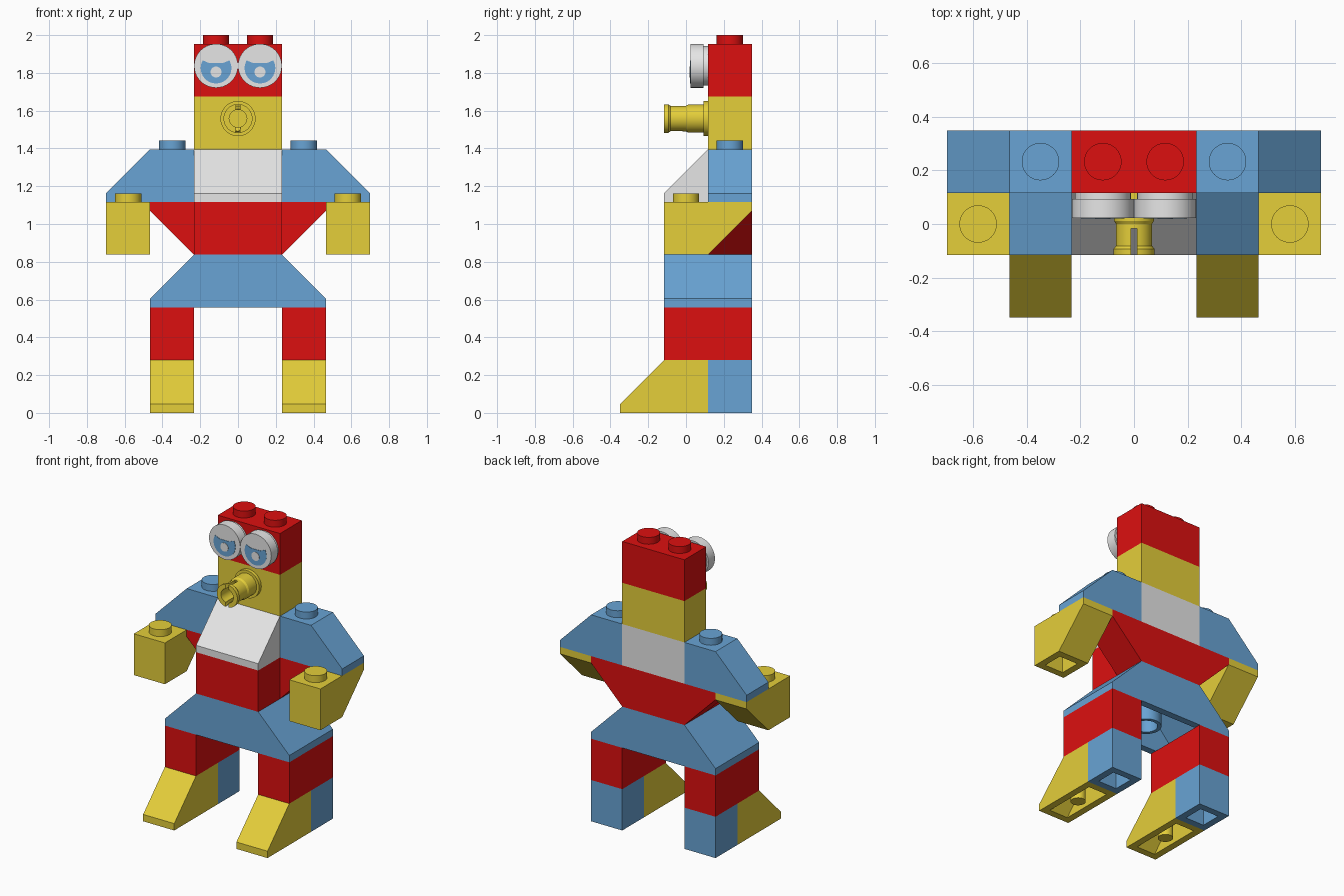
import bpy, bmesh, math
from mathutils import Matrix, Vector

cube = bpy.data.objects.get("Cube")
if cube:
    bpy.data.objects.remove(cube, do_unlink=True)

U = 2 / 172          # one small grid unit
P, H = 20, 24        # stud pitch and brick height in grid units


def material(name, rgb):
    m = bpy.data.materials.new(name)
    m.use_nodes = True
    m.diffuse_color = (*rgb, 1)
    m.node_tree.nodes["Principled BSDF"].inputs["Base Color"].default_value = (*rgb, 1)
    return m


RED = material("red", (0.72, 0.005, 0.005))
YELLOW = material("yellow", (0.78, 0.62, 0.042))
BLUE = material("blue", (0.14, 0.37, 0.66))
WHITE = material("white", (0.79, 0.79, 0.79))


def finish(name, bm, mat):
    """Scale to final size, make the object and keep sharp edges sharp."""
    bmesh.ops.recalc_face_normals(bm, faces=bm.faces)
    bmesh.ops.scale(bm, vec=(U, U, U), verts=bm.verts)
    mesh = bpy.data.meshes.new(name)
    bm.to_mesh(mesh)
    bm.free()
    mesh.materials.append(mat)
    ob = bpy.data.objects.new(name, mesh)
    bpy.context.collection.objects.link(ob)
    bpy.ops.object.select_all(action='DESELECT')
    ob.select_set(True)
    bpy.context.view_layer.objects.active = ob
    bpy.ops.object.shade_smooth_by_angle(angle=math.radians(30))
    return ob


def prism(profile, axis, lo, hi):
    """Extrude a (side, z) profile along x or y."""
    bm = bmesh.new()
    place = (lambda a, z: (lo, a, z)) if axis == 'x' else (lambda a, z: (a, lo, z))
    face = bm.faces.new([bm.verts.new(place(a, z)) for a, z in profile])
    new = bmesh.ops.extrude_face_region(bm, geom=[face])["geom"]
    step = Vector((hi - lo, 0, 0)) if axis == 'x' else Vector((0, hi - lo, 0))
    bmesh.ops.translate(bm, vec=step, verts=[v for v in new if isinstance(v, bmesh.types.BMVert)])
    bmesh.ops.recalc_face_normals(bm, faces=bm.faces)
    return bm


def block(x0, x1, y0, y1, level):
    z = level * H
    return prism([(x0, z), (x1, z), (x1, z + H), (x0, z + H)], 'y', y0, y1)


def cylinder(bm, centre, r, depth, axis='z', r2=None):
    """Closed cylinder starting at centre and running along +axis."""
    rot = Matrix.Rotation(math.radians(-90), 4, 'X') if axis == 'y' else Matrix()
    m = Matrix.Translation(centre) @ rot @ Matrix.Translation((0, 0, depth / 2))
    bmesh.ops.create_cone(bm, cap_ends=True, segments=40, radius1=r,
                          radius2=r2 or r, depth=depth, matrix=m)


def stud(bm, x, y, level):
    cylinder(bm, (x, y, level * H), 6, 4)


def hollow(bm, shape=lambda co: None):
    """Sink a walled recess into the underside; shape() adjusts its roof."""
    bottom = min(bm.faces, key=lambda f: f.calc_center_median().z)
    bmesh.ops.inset_region(bm, faces=[bottom], thickness=4, use_even_offset=True)
    roof = bmesh.ops.extrude_discrete_faces(bm, faces=[bottom])["faces"][0]
    for v in roof.verts:
        v.co.z += P
        shape(v.co)


def lathe(bm, profile, centre):
    """Revolve a closed (radius, y) profile around the y axis."""
    verts = [bm.verts.new((centre[0] + r, y, centre[1])) for r, y in profile]
    edges = [bm.edges.new((verts[i - 1], verts[i])) for i in range(len(verts))]
    bmesh.ops.spin(bm, geom=verts + edges, cent=(centre[0], 0, centre[1]), axis=(0, 1, 0),
                   angle=math.tau, steps=40)
    bmesh.ops.remove_doubles(bm, verts=bm.verts, dist=0.01)


for side, s in (("left", 1), ("right", -1)):
    x0, x1 = sorted((s * P, s * 2 * P))
    a0, a1 = sorted((s * 2 * P, s * 3 * P))

    # sloped toe with hollow underside and centre pin
    bm = prism([(-30, 0), (10, 0), (10, H), (-10, H), (-30, 4)], 'x', x0, x1)

    def under_slope(co):
        if co.y < -P:
            co.y += 18
    hollow(bm, under_slope)
    cylinder(bm, (s * 30, -10, 0.5), 4, 19)
    finish(side + "_foot_toe", bm, YELLOW)

    # heel
    bm = block(x0, x1, 10, 30, 0)
    hollow(bm)
    finish(side + "_foot_heel", bm, BLUE)

    # leg
    finish(side + "_leg", block(x0, x1, -10, 30, 1), RED)

    # forearm, sloped underneath
    z = 3 * H
    bm = prism([(-10, z), (10, z), (30, z + P), (30, z + H), (-10, z + H)], 'x', a0, a1)
    hollow(bm)
    stud(bm, s * 50, 0, 4)
    finish(side + "_forearm", bm, YELLOW)

    # shoulder
    z = 4 * H
    bm = prism([(s * P, z), (s * 3 * P, z), (s * 3 * P, z + 4), (s * 2 * P, z + H), (s * P, z + H)],
               'y', 10, 30)
    stud(bm, s * 30, 20, 5)
    finish(side + "_shoulder", bm, BLUE)

    # eye: round disc on a narrower neck
    ez = 6 * H + 14
    bm = bmesh.new()
    cylinder(bm, (s * 10, 2, ez), 10, 6, 'y')
    cylinder(bm, (s * 10, 8, ez), 9, 2, 'y')
    finish(side + "_eye", bm, WHITE)

    # iris with a sagging lid line, and its highlight
    arc = [math.radians(150 + 240 * i / 24) for i in range(25)]
    outline = [(s * 10 + 7 * math.cos(t), ez - 1 + 7 * math.sin(t)) for t in arc]
    outline += [(s * 10 + 3, ez + 1.2), (s * 10 - 3, ez + 1.2)]
    finish(side + "_iris", prism(outline, 'y', 1.8, 2.1), BLUE)
    bm = bmesh.new()
    cylinder(bm, (s * 10, 1.6, ez - 2.8), 2.5, 0.4, 'y')
    finish(side + "_eye_highlight", bm, WHITE)

# hips, sloped to both sides, hollow with tubes below
z = 2 * H
bm = prism([(-40, z), (40, z), (40, z + 4), (P, z + H), (-P, z + H), (-40, z + 4)], 'y', -10, 30)


def narrow(co):
    co.x *= 0.5


hollow(bm, narrow)
lathe(bm, [(6, 0), (8, 0), (8, P), (6, P)], (0, 0))
tube = [v for v in bm.verts if v.co.z < z - 1]
bmesh.ops.transform(bm, verts=tube, matrix=Matrix.Translation((0, 10, z + 0.5)) @ Matrix.Rotation(math.pi / 2, 4, 'X'))
finish("hips", bm, BLUE)

# waist: flared back half and straight front half
z = 3 * H
finish("waist_back", prism([(-P, z), (P, z), (40, z + P), (40, z + H), (-40, z + H), (-40, z + P)],
                           'y', 10, 30), RED)
finish("waist_front", block(-P, P, -10, 10, 3), RED)

# chest
z = 4 * H
finish("chest", prism([(-10, z), (30, z), (30, z + H), (10, z + H), (-10, z + 4)], 'x', -P, P), WHITE)

# head
finish("lower_head", block(-P, P, 10, 30, 5), YELLOW)
bm = block(-P, P, 10, 30, 6)
for x in (-10, 10):
    stud(bm, x, 20, 7)
finish("upper_head", bm, RED)

# nose: hollow pin with a flange, lipped tip and a slot
nz = 5 * H + 14
bm = bmesh.new()
lathe(bm, [(4, -10), (6.6, -10), (6.6, -8), (5.8, -7), (5.8, 0), (6.4, 1), (6.4, 8),
           (8, 8), (8, 10), (4, 10)], (0, nz))
nose = finish("nose", bm, YELLOW)
cutter = finish("nose_slot_cutter", prism([(-1, nz - 9), (1, nz - 9), (1, nz + 9), (-1, nz + 9)],
                                          'y', -12, -1.5), YELLOW)
cutter.hide_render = True
cutter.hide_viewport = True
cutter.display_type = 'WIRE'
cut = nose.modifiers.new("slot", 'BOOLEAN')
cut.operation = 'DIFFERENCE'
cut.solver = 'EXACT'
cut.object = cutter
